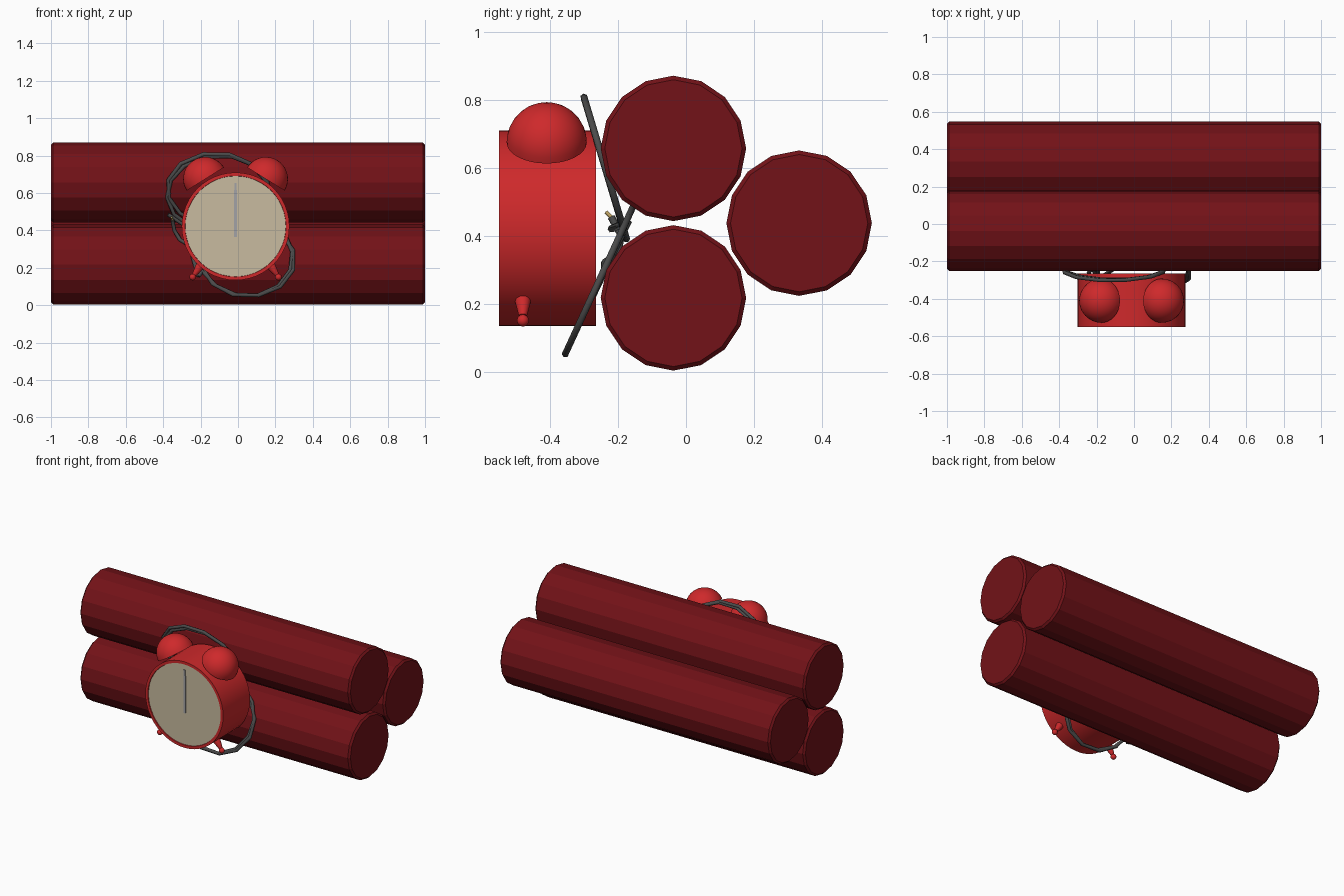
import bpy, bmesh, math
from mathutils import Vector, Matrix

if "Cube" in bpy.data.objects:
    bpy.data.objects.remove(bpy.data.objects["Cube"])


def material(name, rgb):
    m = bpy.data.materials.new(name)
    m.diffuse_color = (*rgb, 1)
    m.use_nodes = True
    m.node_tree.nodes["Principled BSDF"].inputs["Base Color"].default_value = m.diffuse_color
    return m


DARK_RED = material("dark_red", (0.17, 0.006, 0.009))
RED = material("bright_red", (0.62, 0.022, 0.024))
CREAM = material("cream", (0.58, 0.50, 0.35))
RUBBER = material("dark_grey", (0.07, 0.07, 0.07))
STEEL = material("steel", (0.36, 0.36, 0.38))
COPPER = material("copper", (0.5, 0.35, 0.12))


def lathe(name, profile, sides, base, axis, mat, smooth=True, phase=0.0):
    """Spin (radius, height) points round an axis starting at base."""
    bm = bmesh.new()
    rings = []
    for r, h in profile:
        if r == 0:
            rings.append([bm.verts.new((0, 0, h))])
        else:
            angles = [phase + math.tau * i / sides for i in range(sides)]
            rings.append([bm.verts.new((r * math.cos(a), r * math.sin(a), h)) for a in angles])
    for a, b in zip(rings, rings[1:]):
        for i in range(sides):
            j = (i + 1) % sides
            if len(a) == 1:
                bm.faces.new((a[0], b[j], b[i]))
            elif len(b) == 1:
                bm.faces.new((a[i], a[j], b[0]))
            else:
                bm.faces.new((a[i], a[j], b[j], b[i]))
    if len(rings[0]) > 1:
        bm.faces.new(rings[0][::-1])
    if len(rings[-1]) > 1:
        bm.faces.new(rings[-1])
    bmesh.ops.recalc_face_normals(bm, faces=bm.faces[:])
    rot = Vector((0, 0, 1)).rotation_difference(Vector(axis)).to_matrix().to_4x4()
    bm.transform(Matrix.Translation(base) @ rot)
    me = bpy.data.meshes.new(name)
    bm.to_mesh(me)
    bm.free()
    me.materials.append(mat)
    ob = bpy.data.objects.new(name, me)
    bpy.context.collection.objects.link(ob)
    if smooth:
        bpy.ops.object.select_all(action='DESELECT')
        ob.select_set(True)
        bpy.context.view_layer.objects.active = ob
        bpy.ops.object.shade_smooth_by_angle(angle=math.radians(40))
    return ob


def box(name, center, size, mat):
    bpy.ops.mesh.primitive_cube_add(size=1, location=center)
    ob = bpy.context.object
    ob.name = name
    ob.scale = size
    ob.data.materials.append(mat)


def wire(name, points, radius, mat):
    cu = bpy.data.curves.new(name, 'CURVE')
    cu.dimensions = '3D'
    cu.bevel_depth = radius
    cu.bevel_resolution = 1
    cu.use_fill_caps = True
    sp = cu.splines.new('POLY')
    sp.points.add(len(points) - 1)
    for p, co in zip(sp.points, points):
        p.co = (*co, 1)
    cu.materials.append(mat)
    bpy.context.collection.objects.link(bpy.data.objects.new(name, cu))


# Three faceted sticks with small end bevels
R = 0.214
for i, (y, z) in enumerate([(-0.037, 0.657), (-0.037, 0.217), (0.333, 0.437)]):
    lathe(f"stick_{i + 1}", [(R - 0.012, 0), (R, 0.012), (R, 1.988), (R - 0.012, 2)],
          16, (-1, y, z), (1, 0, 0), DARK_RED, smooth=False)

# Clock case with a slightly recessed dial
CX, CZ = -0.013, 0.422
lathe("clock_case", [(0.288, 0), (0.288, 0.285), (0.270, 0.285), (0.268, 0.275), (0, 0.275)],
      48, (CX, -0.265, CZ), (0, -1, 0), RED)
lathe("clock_dial", [(0.269, 0), (0.269, 0.004), (0, 0.004)],
      48, (CX, -0.540, CZ), (0, -1, 0), CREAM)

# Clock hands
box("minute_hand", (CX, -0.548, 0.51), (0.010, 0.004, 0.29), STEEL)
box("hour_hand", (CX, -0.546, 0.49), (0.015, 0.004, 0.25), STEEL)

# Bells and feet, mirrored about the clock centre
dome = [(0, 0)] + [(0.118 * math.cos(a), 0.118 * math.sin(a))
                   for a in (math.radians(10 * k) for k in range(9))] + [(0, 0.118)]
for side, s in (("left", -1), ("right", 1)):
    lathe(f"bell_{side}", dome, 32, (CX + s * 0.162, -0.41, 0.675), (s * 0.53, 0, 0.85), RED)
    out = Vector((s * 0.55, 0, -0.83))
    top = Vector((CX + s * 0.182, -0.48, 0.222))
    lathe(f"foot_{side}", [(0.021, 0), (0.023, 0.02), (0.012, 0.07)], 16, top, out, RED)
    ball = [(0, -0.018)] + [(0.018 * math.cos(a), 0.018 * math.sin(a))
                            for a in (math.radians(30 * k) for k in range(-2, 3))] + [(0, 0.018)]
    lathe(f"foot_ball_{side}", ball, 16, top + out * 0.086, out, RED)


# Loose wire loops behind the clock, dipping into the gap between the sticks
def loop(cx, cz, rx, rz, y_mid, slope, start, turns, drift):
    n = int(13 * turns)
    pts = []
    for i in range(n + 1):
        a = math.radians(start) + math.tau * turns * i / n
        w = 1 + 0.05 * math.sin(1.7 * a)
        z = cz + rz * w * math.sin(a) + drift * i / n
        pts.append((cx + rx * w * math.cos(a) + drift * i / n, y_mid + slope * (z - cz), z))
    return pts


upper = loop(-0.12, 0.59, 0.28, 0.20, -0.235, -0.30, -150, 2.1, 0.02)
lower = loop(0.05, 0.27, 0.26, 0.21, -0.255, 0.46, 170, 2.1, -0.02)
tail = [(-0.31, -0.20, 0.35), (-0.34, -0.19, 0.40), (-0.35, -0.22, 0.455)]
wire("upper_wire", upper, 0.011, RUBBER)
wire("lower_wire", lower, 0.011, RUBBER)
wire("joining_wire", [upper[-1], (-0.16, -0.22, 0.42), (0.0, -0.17, 0.44), lower[-1]], 0.011, RUBBER)
wire("wire_tail", [lower[0], (-0.26, -0.24, 0.32)] + tail, 0.011, RUBBER)
wire("wire_tip", [tail[-1], (-0.355, -0.235, 0.47)], 0.006, COPPER)
